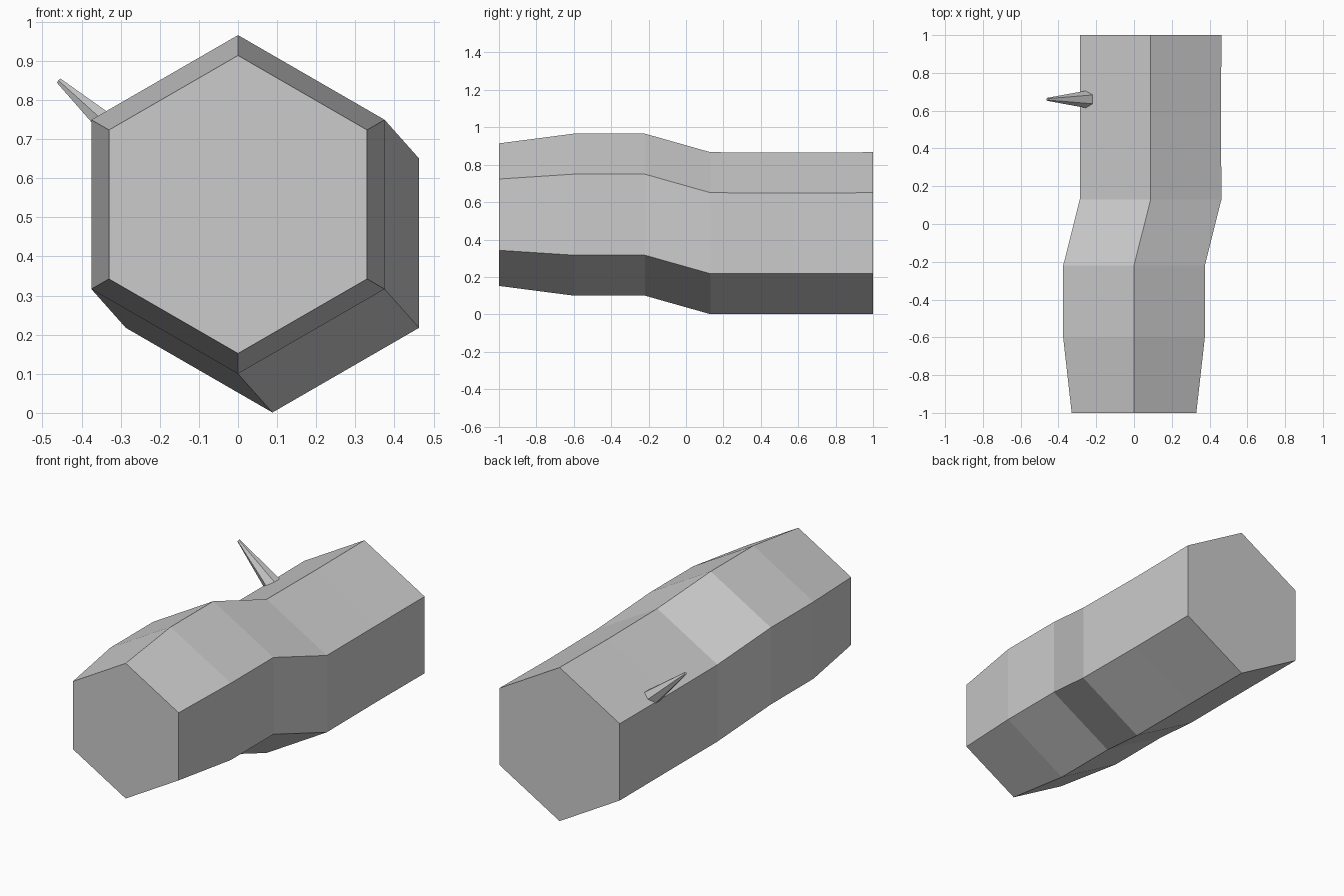
import bpy, bmesh, math
from mathutils import Vector

if "Cube" in bpy.data.objects:
    bpy.data.objects.remove(bpy.data.objects["Cube"])


def hex_loft(name, rings):
    """Loft six-sided rings: each is (centre, first axis, second axis, radius)."""
    bm = bmesh.new()
    loops = []
    for c, u, v, r in rings:
        loops.append([bm.verts.new(Vector(c) + r * (math.cos(a) * u + math.sin(a) * v))
                      for a in (math.tau * i / 6 for i in range(6))])
    for a, b in zip(loops, loops[1:]):
        for i in range(6):
            j = (i + 1) % 6
            bm.faces.new((a[i], a[j], b[j], b[i]))
    bm.faces.new(loops[0])
    bm.faces.new(loops[-1])
    bmesh.ops.recalc_face_normals(bm, faces=bm.faces)
    mesh = bpy.data.meshes.new(name)
    bm.to_mesh(mesh)
    bm.free()
    ob = bpy.data.objects.new(name, mesh)
    bpy.context.collection.objects.link(ob)
    return ob


X, Y, Z = Vector((1, 0, 0)), Vector((0, 1, 0)), Vector((0, 0, 1))

# Bent log trunk lying along y, with a point at the top of each ring
sections = [(0, -1, 0.533, 0.381), (0, -0.6, 0.533, 0.433), (0, -0.22, 0.533, 0.433),
            (0.088, 0.13, 0.434, 0.433), (0.087, 0.57, 0.433, 0.431), (0.088, 1, 0.434, 0.433)]
hex_loft("log_trunk", [((x, y, z), Z, X, r) for x, y, z, r in sections])

# Tapered twig growing from the upper left of the log
base, tip = Vector((-0.245, 0.66, 0.657)), Vector((-0.459, 0.66, 0.85))
side = (tip - base).normalized().cross(Y)
hex_loft("twig", [(base, Y, side, 0.047), (tip, Y, side, 0.008)])
